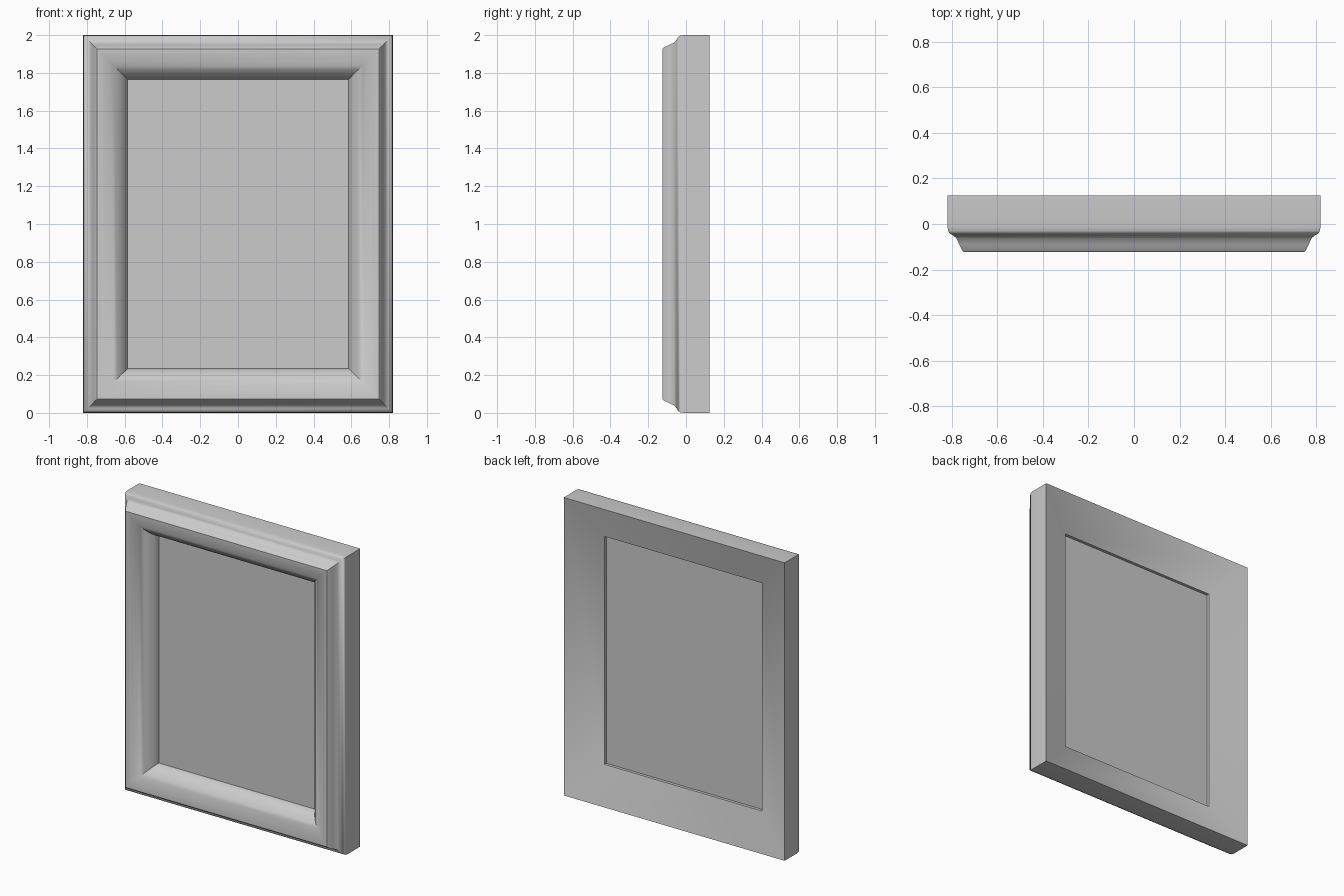
import bpy, bmesh, math

cube = bpy.data.objects.get("Cube")
if cube:
    bpy.data.objects.remove(cube, do_unlink=True)

HALF_W, HEIGHT, BORDER = 0.82, 2.0, 0.235

grey = bpy.data.materials.new("plain grey")
grey.use_nodes = True
colour = (0.6, 0.6, 0.6, 1)
grey.diffuse_color = colour
grey.node_tree.nodes["Principled BSDF"].inputs["Base Color"].default_value = colour


def finish(name, bm):
    bmesh.ops.recalc_face_normals(bm, faces=bm.faces[:])
    mesh = bpy.data.meshes.new(name)
    bm.to_mesh(mesh)
    bm.free()
    mesh.materials.append(grey)
    obj = bpy.data.objects.new(name, mesh)
    bpy.context.collection.objects.link(obj)
    return obj


# Moulding cross-section: (distance in from outer edge, depth y)
profile = [
    (0, 0.125), (0, -0.01), (0.003, -0.03), (0.01, -0.042),   # outer wall
    (0.025, -0.05), (0.04, -0.063), (0.052, -0.09),           # cove
    (0.064, -0.115), (0.073, -0.124), (0.09, -0.123),         # crest
    (0.115, -0.117), (0.14, -0.109), (0.162, -0.098),         # rounded inner slope
    (0.183, -0.084), (0.203, -0.066), (0.222, -0.042),
    (BORDER, -0.015), (BORDER, 0.03),                         # inner lip
]

# Frame: the section swept around four mitred corners
bm = bmesh.new()
rings = []
for sx, sz in ((-1, -1), (1, -1), (1, 1), (-1, 1)):
    rings.append([bm.verts.new((sx * (HALF_W - i), y,
                                HEIGHT / 2 + sz * (HEIGHT / 2 - i)))
                  for i, y in profile])
n = len(profile)
for k in range(4):
    a, b = rings[k], rings[(k + 1) % 4]
    for j in range(n):
        m = (j + 1) % n
        bm.faces.new((a[j], a[m], b[m], b[j]))
frame = finish("picture_frame", bm)
bpy.ops.object.select_all(action="DESELECT")
frame.select_set(True)
bpy.context.view_layer.objects.active = frame
bpy.ops.object.shade_smooth_by_angle(angle=math.radians(42))

# Flat panel filling the opening
bm = bmesh.new()
bmesh.ops.create_cube(bm, size=1)
for v in bm.verts:
    v.co.x *= 2 * (HALF_W - BORDER)
    v.co.y = v.co.y * 0.015 + 0.0025
    v.co.z = v.co.z * (HEIGHT - 2 * BORDER) + HEIGHT / 2
finish("backing_panel", bm)
